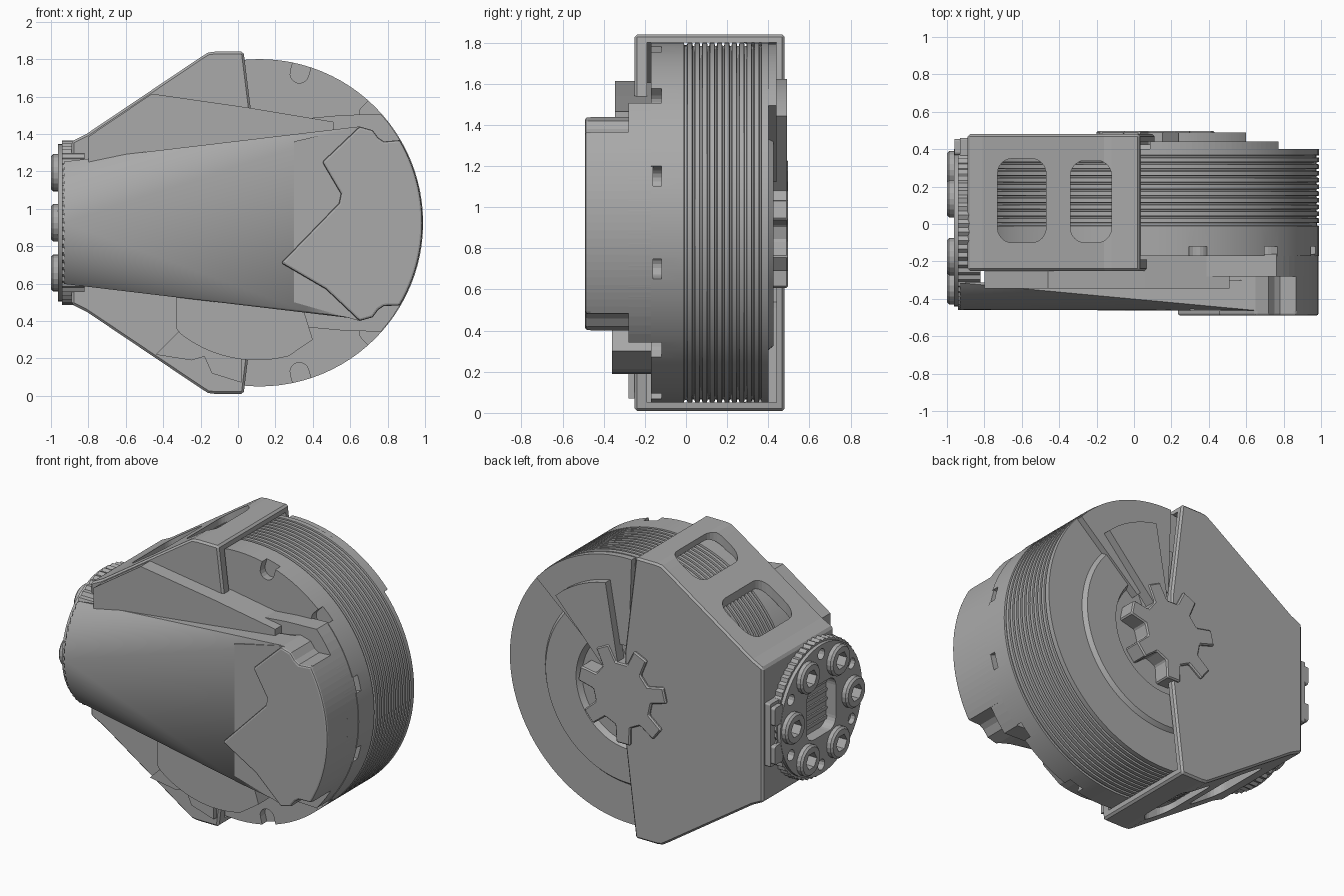
import bpy, bmesh
from math import sin, cos, pi, radians
from mathutils import Matrix, Vector

cube = bpy.data.objects.get("Cube")
if cube:
    bpy.data.objects.remove(cube, do_unlink=True)

grey = bpy.data.materials.new("machined_grey")
grey.use_nodes = True
COLOUR = (0.4, 0.4, 0.4, 1)
grey.diffuse_color = COLOUR
grey.node_tree.nodes["Principled BSDF"].inputs["Base Color"].default_value = COLOUR

CX, CZ, R = 0.115, 0.925, 0.875      # drum axis and radius
FY = -0.02                           # flange axis


def finish(name, bm, smooth=False):
    bmesh.ops.recalc_face_normals(bm, faces=bm.faces[:])
    mesh = bpy.data.meshes.new(name)
    bm.to_mesh(mesh)
    bm.free()
    mesh.materials.append(grey)
    ob = bpy.data.objects.new(name, mesh)
    bpy.context.collection.objects.link(ob)
    if smooth:
        activate(ob)
        bpy.ops.object.shade_smooth_by_angle(angle=radians(30))
    return ob


def activate(ob):
    bpy.ops.object.select_all(action='DESELECT')
    ob.select_set(True)
    bpy.context.view_layer.objects.active = ob


def prism(name, pts, lo, hi, axis='y', smooth=False):
    """Extrude a 2D outline along one axis."""
    place = {'x': lambda p: (lo, p[0], p[1]),
             'y': lambda p: (p[0], lo, p[1]),
             'z': lambda p: (p[0], p[1], lo)}[axis]
    step = {'x': (hi - lo, 0, 0), 'y': (0, hi - lo, 0), 'z': (0, 0, hi - lo)}[axis]
    bm = bmesh.new()
    face = bm.faces.new([bm.verts.new(place(p)) for p in pts])
    new = bmesh.ops.extrude_face_region(bm, geom=[face])["geom"]
    bmesh.ops.translate(bm, vec=step, verts=[v for v in new if isinstance(v, bmesh.types.BMVert)])
    return finish(name, bm, smooth)


def lathe(name, profile, steps=96):
    """Spin (radius, y) points about the drum axis."""
    bm = bmesh.new()
    vs = [bm.verts.new((CX + r, y, CZ)) for r, y in profile]
    es = [bm.edges.new(p) for p in zip(vs, vs[1:])]
    bmesh.ops.spin(bm, geom=vs + es, cent=(CX, 0, CZ), axis=(0, 1, 0),
                   angle=2 * pi, steps=steps, use_merge=True)
    bmesh.ops.remove_doubles(bm, verts=bm.verts[:], dist=0.0005)
    return finish(name, bm, True)


def arc(cx, cy, r, a0, a1, n=24):
    return [(cx + r * cos(radians(a0 + (a1 - a0) * i / n)),
             cy + r * sin(radians(a0 + (a1 - a0) * i / n))) for i in range(n + 1)]


def circle(cx, cy, r, n=24):
    return arc(cx, cy, r, 0, 360, n)[:-1]


def rounded(x0, x1, y0, y1, r):
    return (arc(x1 - r, y1 - r, r, 0, 90, 6) + arc(x0 + r, y1 - r, r, 90, 180, 6) +
            arc(x0 + r, y0 + r, r, 180, 270, 6) + arc(x1 - r, y0 + r, r, 270, 360, 6))


def flip(pts):
    """Close an upper half outline with its mirror image below the axis."""
    return pts + [(x, 2 * CZ - z) for x, z in reversed(pts)]


def cut(targets, cutters):
    for ob in targets:
        activate(ob)
        for c in cutters:
            m = ob.modifiers.new("cut", 'BOOLEAN')
            m.operation, m.solver, m.object = 'DIFFERENCE', 'EXACT', c
            bpy.ops.object.modifier_apply(modifier=m.name)
    for c in cutters:
        bpy.data.objects.remove(c, do_unlink=True)


def bevel(ob, width, segments=1):
    activate(ob)
    m = ob.modifiers.new("edge", 'BEVEL')
    m.width, m.segments, m.limit_method, m.angle_limit = width, segments, 'ANGLE', radians(50)
    bpy.ops.object.modifier_apply(modifier=m.name)


# Ribbed drum with stepped back
profile = [(0, -0.17), (R, -0.17), (R, -0.01), (R - 0.012, -0.008), (R - 0.012, 0.005), (R, 0.007)]
for i in range(10):
    y = 0.03 + i * 0.036
    profile += [(R, y), (R - 0.015, y + 0.003), (R - 0.015, y + 0.011), (R, y + 0.014)]
profile += [(R, 0.4), (0.62, 0.4), (0.6, 0.425), (0.38, 0.425), (0.36, 0.39), (0, 0.39)]
drum = lathe("drum", profile)

# Rounded notches around the front rim
notches = []
for k in range(12):
    slot = [(R + 0.1, 0.05)] + arc(R - 0.05, 0, 0.05, 90, 270, 8) + [(R + 0.1, -0.05)]
    a = radians(15 + 30 * k)
    pts = [(CX + u * cos(a) - v * sin(a), CZ + u * sin(a) + v * cos(a)) for u, v in slot]
    notches.append(prism("notch_cutter", pts, -0.3, -0.12))
cut([drum], notches)

# Hollow bracket around the left half of the drum
outer = [(-0.89, 1.36), (-0.81, 1.40), (-0.2, 1.81), (-0.16, 1.835), (-0.12, 1.84),
         (0.03, 1.84), (0.11, 1.2)]
inner = [(-0.84, 1.31), (-0.79, 1.34), (-0.18, 1.76), (-0.12, 1.80), (0.4, 1.80)]
bracket = prism("bracket", flip(outer), -0.25, 0.48)
bevel(bracket, 0.012)
cut([bracket], [prism("hollow_cutter", flip(inner), -0.19, 0.44),
                prism("rear_window_cutter", rounded(-0.73, -0.47, -0.1, 0.35, 0.08), -0.2, 2, 'z'),
                prism("front_window_cutter", rounded(-0.34, -0.12, -0.1, 0.34, 0.08), -0.2, 2, 'z')])

# Raised sector, fan and toothed hub on the back
prism("back_sector", arc(CX, CZ, 0.87, 41, 92) + arc(CX, CZ, 0.3, 92, 41), 0.38, 0.44)
prism("back_fan", arc(CX, CZ, 0.71, 47, 80) + arc(CX, CZ, 0.15, 80, 47), 0.42, 0.49)
hub = []
for k in range(7):
    a = 63 + k * 360 / 7
    for da, r in ((-15, 0.21), (-9, 0.32), (9, 0.32), (15, 0.21)):
        hub.append((CX + r * cos(radians(a + da)), CZ + r * sin(radians(a + da))))
bevel(prism("toothed_hub", hub, 0.38, 0.497), 0.008)

# Stepped boss and front plate on the right of the drum
prism("boss_step", arc(CX, CZ, R - 0.004, -42, 42) + [(0.55, 1.5), (0, 1.45), (0, 0.4), (0.55, 0.35)],
      -0.28, -0.16)
shoulder = [(0.78, 1.36), (0.75, 1.38), (0.72, 1.42), (0.65, 1.44)]
low = [(x, 2 * CZ - z - 0.01) for x, z in reversed(shoulder)]
rim = low + arc(CX, CZ, R - 0.004, -30.5, 30.5) + shoulder
prism("boss", rim + [(0.3, 1.36), (0.3, 0.5)], -0.465, -0.16)
bevel(prism("front_plate", rim + [(0.45, 1.25), (0.55, 1.08), (0.54, 1.03), (0.23, 0.71), (0.47, 0.57)],
            -0.49, -0.44), 0.012, 2)

# Tapered cover between the flange and the boss
bm = bmesh.new()
for a in range(-48, 49, 4):
    for x in (-0.93, -0.86):
        bm.verts.new((x, FY - 0.44 * cos(radians(a)), CZ + 0.44 * sin(radians(a))))
for x, z in ((0.65, 1.44), (0.36, 0.455), (0.65, 0.41)):
    for y in (-0.462, -0.3):
        bm.verts.new((x, y, z))
hull = bmesh.ops.convex_hull(bm, input=bm.verts[:])
loose = {g for g in hull["geom_interior"] + hull["geom_unused"] if isinstance(g, bmesh.types.BMVert)}
bmesh.ops.delete(bm, geom=list(loose), context='VERTS')
finish("tapered_cover", bm, True)

# Flat plates behind the cover
prism("upper_plate", [(-0.46, 1.615), (0.06, 1.54), (0.51, 1.465), (0.51, 1.2), (-0.8, 1.1), (-0.8, 1.385)],
      -0.345, -0.16)
prism("lower_plate", [(-0.33, 0.36)] + arc(0.1, 0.85, 0.66, 232, 285, 12) +
      [(0.4, 0.3), (0.35, 0.46), (0.3, 0.7), (-0.33, 0.7)], -0.36, -0.16)
prism("lower_tab", [(-0.44, 0.22), (-0.25, 0.19), (-0.18, 0.21), (-0.14, 0.12), (0.02, 0.07),
                    (0.02, 0.3), (-0.3, 0.36)], -0.28, -0.2)

# Flange with a knurled rim, socket and small holes
teeth = [(FY + r * cos(2 * pi * i / 120), CZ + r * sin(2 * pi * i / 120))
         for i in range(120) for r in [0.44 if i % 2 else 0.428]]
flange_rim = prism("flange_rim", teeth, -0.94, -0.82, 'x')
flange_face = prism("flange_face", circle(FY, CZ, 0.42, 64), -0.962, -0.92, 'x', True)
spots = [(FY + 0.31 * cos(k * pi / 3), CZ + 0.31 * sin(k * pi / 3)) for k in range(6)]
gaps = [(FY + 0.36 * cos((k + 0.5) * pi / 3), CZ + 0.36 * sin((k + 0.5) * pi / 3)) for k in range(6)]
holes = [prism("hole_cutter", circle(y, z, 0.035, 12), -1.1, -0.9, 'x') for y, z in gaps]
holes += [prism("bolt_seat_cutter", circle(y, z, 0.06, 12), -1.1, -0.88, 'x') for y, z in spots]
holes.append(prism("socket_cutter", rounded(FY - 0.15, FY + 0.15, CZ - 0.17, CZ + 0.17, 0.07), -1.1, -0.84, 'x'))
cut([flange_rim, flange_face], holes)

# Ribs inside the socket
for k in range(5):
    z = CZ - 0.12 + k * 0.06
    prism("socket_rib", rounded(FY - 0.15, FY + 0.15, z - 0.012, z + 0.012, 0.01), -0.9, -0.83, 'x')

# Bolt collars
for y, z in spots:
    collar = prism("bolt_collar", circle(y, z, 0.1, 20), -1.0, -0.9, 'x')
    bevel(collar, 0.012)
    cut([collar], [prism("bore_cutter", circle(y, z, 0.055, 6), -1.1, -0.87, 'x')])

# Two-tooth catch at the back corner of the flange end
prism("catch_base", rounded(0.36, 0.46, 0.72, 1.13, 0.01), -0.93, -0.86, 'x')
for z in (0.8, 1.05):
    prism("catch_tooth", rounded(0.37, 0.455, z - 0.06, z + 0.06, 0.015), -0.96, -0.9, 'x')
